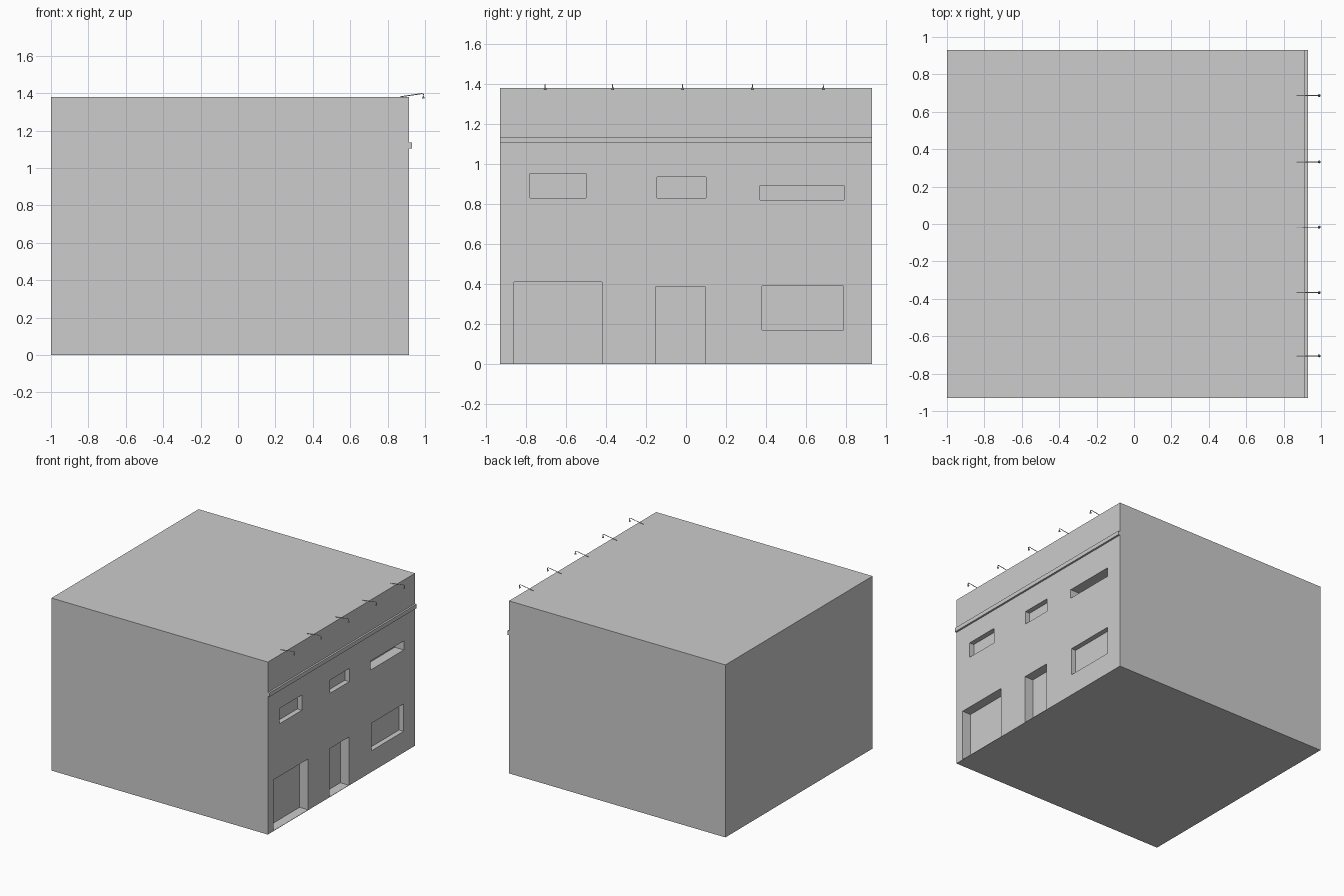
import bpy, bmesh
from mathutils import Matrix, Vector

if "Cube" in bpy.data.objects:
    bpy.data.objects.remove(bpy.data.objects["Cube"])

grey = bpy.data.materials.new("light_grey")
grey.diffuse_color = (0.604, 0.604, 0.604, 1)
grey.use_nodes = True
grey.node_tree.nodes["Principled BSDF"].inputs["Base Color"].default_value = grey.diffuse_color


def add_box(bm, x0, x1, y0, y1, z0, z1):
    m = Matrix.Translation(((x0 + x1) / 2, (y0 + y1) / 2, (z0 + z1) / 2))
    m = m @ Matrix.Diagonal((x1 - x0, y1 - y0, z1 - z0, 1))
    bmesh.ops.create_cube(bm, size=1, matrix=m)


def add_rod(bm, a, b, r0, r1, sides=6):
    a, b = Vector(a), Vector(b)
    d = b - a
    rot = d.to_track_quat('Z', 'Y').to_matrix().to_4x4()
    bmesh.ops.create_cone(bm, cap_ends=True, segments=sides, radius1=r0, radius2=r1,
                          depth=d.length, matrix=Matrix.Translation((a + b) / 2) @ rot)


def make(name, bm):
    me = bpy.data.meshes.new(name)
    bm.to_mesh(me)
    bm.free()
    me.materials.append(grey)
    ob = bpy.data.objects.new(name, me)
    bpy.context.collection.objects.link(ob)
    return ob


WALL, HALF, TOP = 0.915, 0.93, 1.38

# main block
bm = bmesh.new()
add_box(bm, -1, WALL, -HALF, HALF, 0, TOP)
body = make("building_body", bm)

# recesses in the street wall: y range, z range, depth
recesses = [
    (-0.86, -0.42, 0.003, 0.41, 0.076),   # garage opening
    (-0.15, 0.095, 0.003, 0.388, 0.076),  # door
    (0.38, 0.787, 0.17, 0.39, 0.04),      # ground floor window
    (-0.78, -0.5, 0.83, 0.952, 0.04),     # upper windows
    (-0.145, 0.1, 0.83, 0.935, 0.04),
    (0.37, 0.79, 0.82, 0.892, 0.08),
]
bm = bmesh.new()
for y0, y1, z0, z1, d in recesses:
    add_box(bm, WALL - d, WALL + 0.1, y0, y1, z0, z1)
cutter = make("opening_cutter", bm)
cutter.hide_render = True
cutter.hide_viewport = False
mod = body.modifiers.new("openings", 'BOOLEAN')
mod.object = cutter
mod.operation = 'DIFFERENCE'
mod.solver = 'EXACT'
bpy.context.view_layer.objects.active = body
bpy.ops.object.modifier_apply(modifier=mod.name)
bpy.data.objects.remove(cutter)

# ledge band across the street wall
bm = bmesh.new()
add_box(bm, WALL - 0.005, 0.93, -HALF, HALF, 1.105, 1.137)
make("wall_ledge", bm)

# gooseneck lamps along the roof edge
for i, y in enumerate((-0.705, -0.367, -0.017, 0.332, 0.687)):
    bm = bmesh.new()
    path = [(0.87, y, 1.381), (0.972, y, 1.396), (0.985, y, 1.398),
            (0.993, y, 1.392), (0.993, y, 1.384)]
    for a, b in zip(path, path[1:]):
        add_rod(bm, a, b, 0.0025, 0.0025)
    add_rod(bm, (0.992, y, 1.385), (0.990, y, 1.371), 0.003, 0.008, 8)
    make(f"roof_lamp_{i + 1}", bm)
